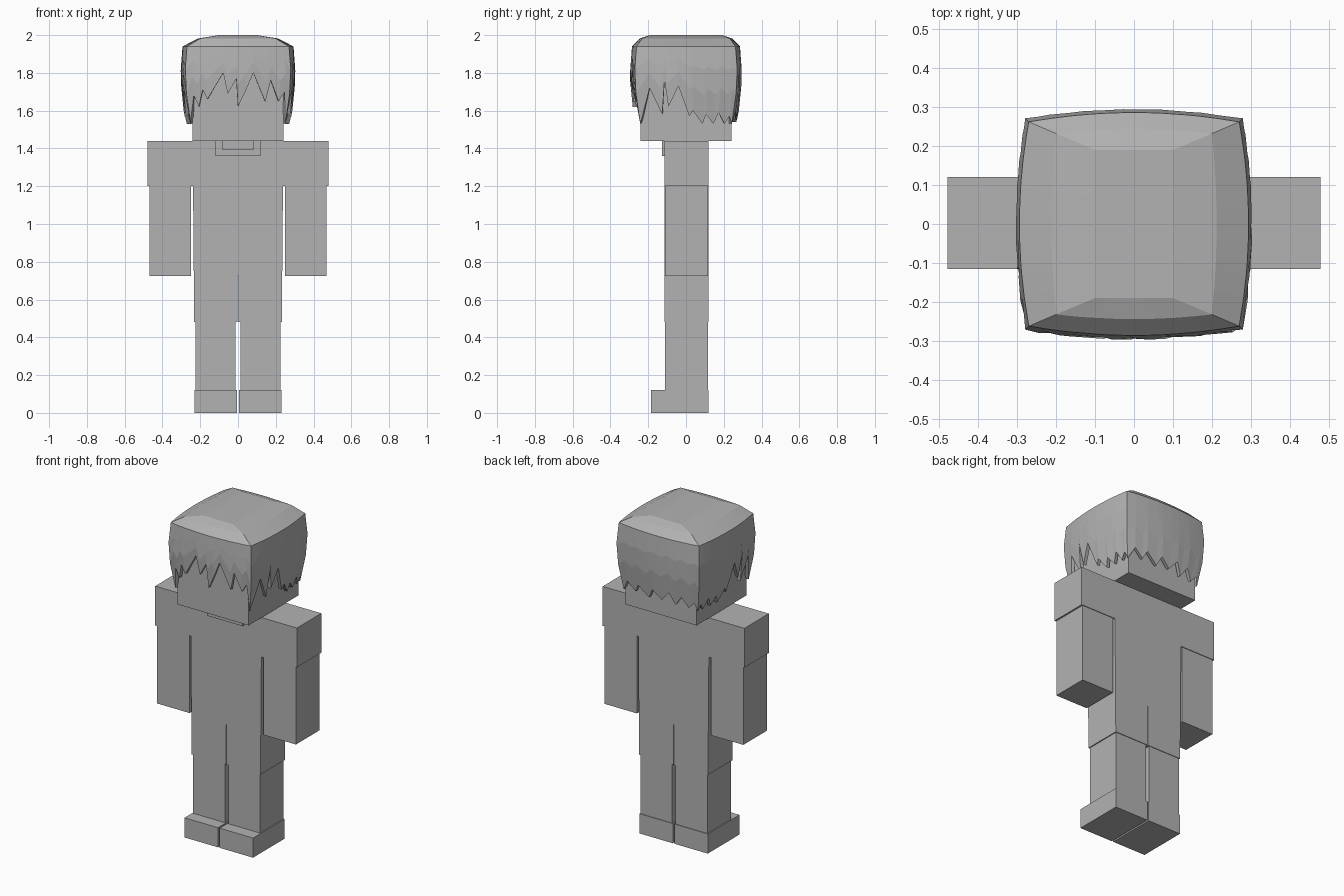
import bpy, bmesh

if "Cube" in bpy.data.objects:
    bpy.data.objects.remove(bpy.data.objects["Cube"])

grey = bpy.data.materials.new("plain grey")
grey.diffuse_color = (0.45, 0.45, 0.45, 1)
grey.use_nodes = True
grey.node_tree.nodes["Principled BSDF"].inputs["Base Color"].default_value = grey.diffuse_color


def finish(name, bm):
    bmesh.ops.recalc_face_normals(bm, faces=bm.faces)
    me = bpy.data.meshes.new(name)
    bm.to_mesh(me)
    bm.free()
    me.materials.append(grey)
    ob = bpy.data.objects.new(name, me)
    bpy.context.collection.objects.link(ob)
    return ob


def extrude_profile(name, pts, y0, y1):
    """Extrude an (x, z) outline from y0 to y1."""
    bm = bmesh.new()
    a = [bm.verts.new((x, y0, z)) for x, z in pts]
    b = [bm.verts.new((x, y1, z)) for x, z in pts]
    bm.faces.new(a)
    bm.faces.new(b[::-1])
    for i in range(len(pts)):
        j = (i + 1) % len(pts)
        bm.faces.new((a[j], a[i], b[i], b[j]))
    return finish(name, bm)


def box(name, x0, x1, y0, y1, z0, z1):
    return extrude_profile(name, [(x0, z0), (x1, z0), (x1, z1), (x0, z1)], y0, y1)


# Body: shirt with short sleeves, running into shorts with a slit
half = [(0.002, 0.725), (0.002, 0.48), (0.232, 0.48), (0.238, 1.2), (0.478, 1.2), (0.478, 1.44)]
extrude_profile("shirt_and_shorts", half + [(-x, z) for x, z in half[::-1]], -0.115, 0.12)

# Collar: thin U on the chest
u_half = [(0.12, 1.44), (0.12, 1.36)]
u_in = [(-0.083, 1.44), (-0.083, 1.395), (0.083, 1.395), (0.083, 1.44)]
extrude_profile("collar", u_half + [(-x, z) for x, z in u_half[::-1]] + u_in, -0.127, -0.11)

# Limbs
for s, side in ((-1, "left"), (1, "right")):
    box(side + "_arm", *sorted((s * 0.25, s * 0.468)), -0.11, 0.116, 0.725, 1.2)
    box(side + "_leg", *sorted((s * 0.012, s * 0.226)), -0.11, 0.116, 0.12, 0.48)
    box(side + "_shoe", *sorted((s * 0.005, s * 0.231)), -0.185, 0.12, 0.0, 0.12)

# Head
box("head", -0.24, 0.24, -0.24, 0.24, 1.44, 1.92)

# Hair fringe per side: (position along the side from -1 to 1, lower edge height)
FRONT = [(-1, 1.54), (-.86, 1.68), (-.78, 1.62), (-.68, 1.71), (-.6, 1.66), (-.28, 1.8),
         (-.2, 1.69), (-.03, 1.77), (0, 1.62), (.14, 1.7), (.29, 1.8), (.54, 1.645),
         (.62, 1.76), (.8, 1.65), (.9, 1.7)]
RIGHT = [(-1, 1.53), (-.72, 1.72), (-.5, 1.58), (-.42, 1.76), (-.36, 1.62), (-.15, 1.73),
         (.07, 1.57), (.14, 1.6), (.36, 1.53), (.42, 1.58), (.6, 1.53), (.68, 1.59), (.84, 1.53), (.92, 1.57)]
BACK = [(-1, 1.53), (-.8, 1.6), (-.62, 1.55), (-.5, 1.6), (-.25, 1.54), (-.12, 1.6),
        (.1, 1.55), (.3, 1.61), (.45, 1.54), (.6, 1.6), (.78, 1.54), (.9, 1.58)]
LEFT = [(-u, z) for u, z in RIGHT[:0:-1]]
LEFT = [(-1, 1.53)] + [(-u, z) for u, z in LEFT][::-1][::-1]
# On the left the walk runs back to front, so positions are reversed
LEFT = [(-1, 1.53)] + [(-u, z) for u, z in RIGHT[:0:-1]]


def bulge(z):
    """Outward swelling of the hair at a height."""
    keys = [(1.5, -0.026), (1.6, -0.006), (1.78, 0.012), (1.94, 0.0)]
    for (za, da), (zb, db) in zip(keys, keys[1:]):
        if z <= zb:
            return da + (db - da) * (z - za) / (zb - za)
    return 0.0


def place(side, u, hx, hy, bow):
    """Point on a bowed rectangle; sides run counter-clockwise from the front."""
    b = bow * (1 - u * u)
    return [(u * hx, -hy - b), (hx + b, u * hy), (-u * hx, hy + b), (-hx - b, -u * hy)][side]


bm = bmesh.new()
columns = []
for side, fringe in enumerate((FRONT, RIGHT, BACK, LEFT)):
    for u, low in fringe:
        col = []
        # crown rings, then down the side to the fringe
        for hx, hy, bow, z in ((0.1, 0.19, 0, 2.0), (0.2, 0.232, 0.012, 1.982)):
            col.append(bm.verts.new((*place(side, u, hx, hy, bow), z)))
        for f in (0, 0.3, 0.62, 1):
            z = 1.94 + (low - 1.94) * f
            d = bulge(z)
            col.append(bm.verts.new((*place(side, u, 0.27 + d, 0.262 + d, 0.024), z)))
        columns.append(col)
for a, b in zip(columns, columns[1:] + columns[:1]):
    for i in range(len(a) - 1):
        bm.faces.new((a[i], a[i + 1], b[i + 1], b[i]))
bm.faces.new([c[0] for c in columns])
hair = finish("hair", bm)
shell = hair.modifiers.new("thickness", 'SOLIDIFY')
shell.thickness = 0.02
shell.offset = -1
